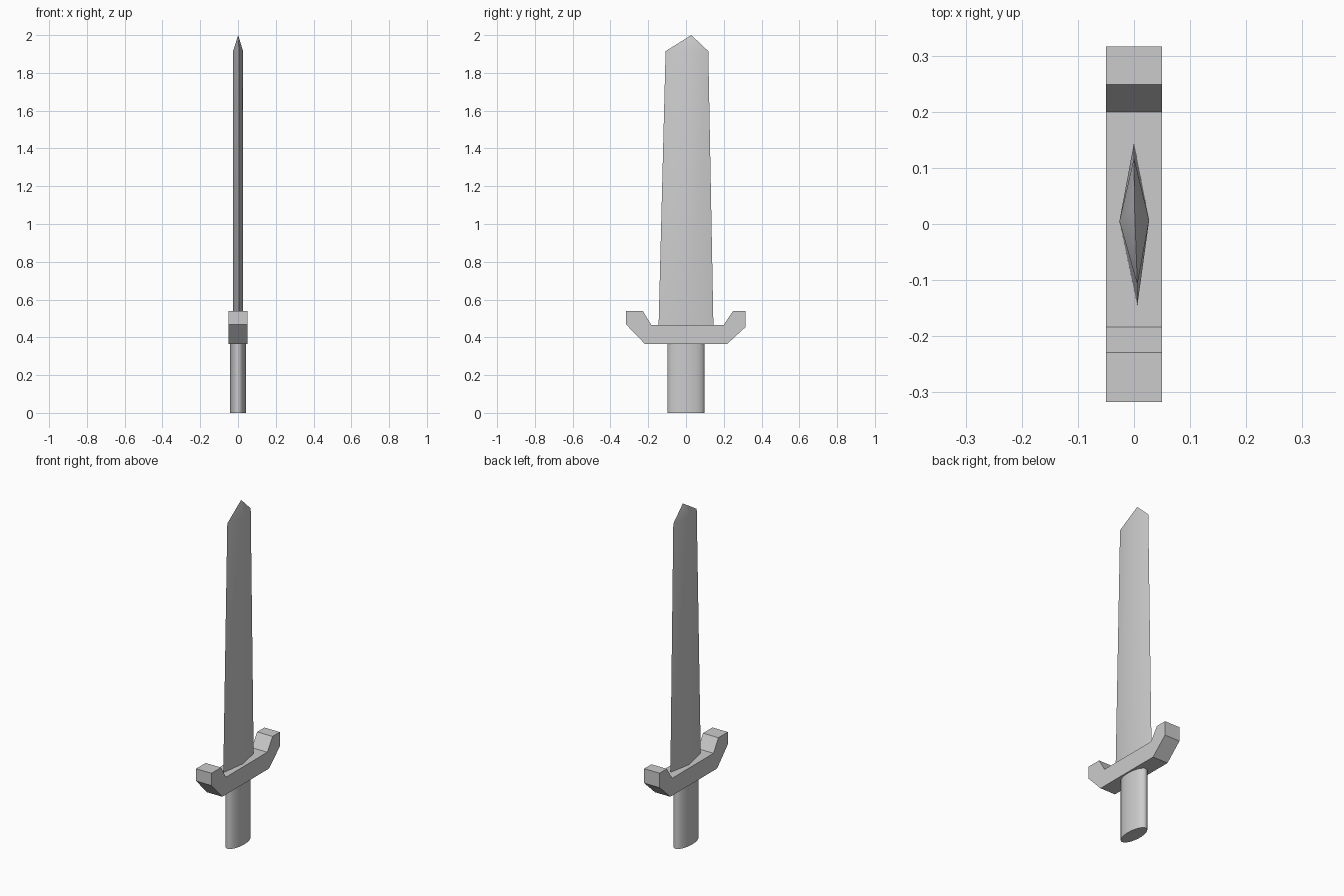
import bpy, bmesh, math

if "Cube" in bpy.data.objects:
    bpy.data.objects.remove(bpy.data.objects["Cube"])


def finish(name, bm, angle=30):
    bmesh.ops.recalc_face_normals(bm, faces=bm.faces)
    mesh = bpy.data.meshes.new(name)
    bm.to_mesh(mesh)
    bm.free()
    obj = bpy.data.objects.new(name, mesh)
    bpy.context.collection.objects.link(obj)
    bpy.ops.object.select_all(action='DESELECT')
    obj.select_set(True)
    bpy.context.view_layer.objects.active = obj
    bpy.ops.object.shade_smooth_by_angle(angle=math.radians(angle))
    return obj


def loft(bm, lower, upper):
    """Bridge two matching rings of points; returns the two vertex rings."""
    a = [bm.verts.new(p) for p in lower]
    b = [bm.verts.new(p) for p in upper]
    n = len(a)
    for i in range(n):
        j = (i + 1) % n
        bm.faces.new((a[i], a[j], b[j], b[i]))
    return a, b


# Oval handle
bm = bmesh.new()
oval = [(0.042 * math.cos(math.tau * i / 32), 0.098 * math.sin(math.tau * i / 32))
        for i in range(32)]
for ring in loft(bm, [(x, y, 0) for x, y in oval], [(x, y, 0.365) for x, y in oval]):
    bm.faces.new(ring)
finish("handle", bm)

# Crossguard with upturned ends: side profile (y, z) extruded along x
profile = [(-0.317, 0.54), (-0.317, 0.468), (-0.217, 0.364), (0.217, 0.364),
           (0.316, 0.455), (0.316, 0.54), (0.249, 0.54), (0.2, 0.466),
           (-0.184, 0.466), (-0.229, 0.54)]
bm = bmesh.new()
for ring in loft(bm, [(-0.05, y, z) for y, z in profile],
                 [(0.05, y, z) for y, z in profile]):
    bm.faces.new(ring)
finish("crossguard", bm)

# Diamond-section blade, tapering in width to an off-centre tip
bm = bmesh.new()
base = [(0, 0.145), (-0.026, 0.005), (0.006, -0.145), (0.027, 0.007)]
shoulder = [(0, 0.118), (-0.026, 0.005), (0.006, -0.108), (0.027, 0.007)]
low, high = loft(bm, [(x, y, 0.466) for x, y in base],
                 [(x, y, 1.915) for x, y in shoulder])
bm.faces.new(low)
tip = bm.verts.new((0.001, 0.028, 2.0))
for i in range(4):
    bm.faces.new((high[i], high[(i + 1) % 4], tip))
finish("blade", bm)
